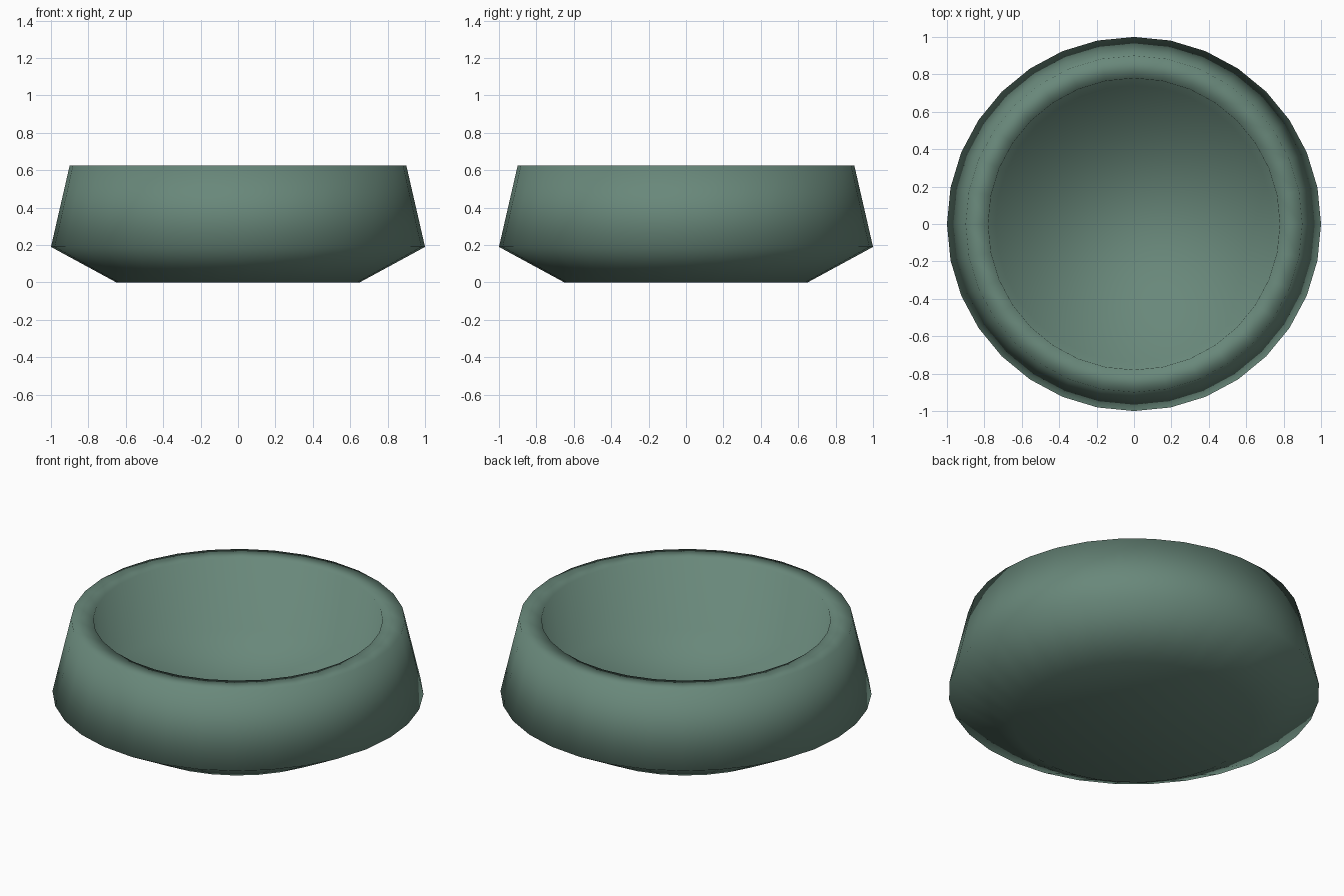
import bpy, bmesh
from math import sin, cos, pi

if "Cube" in bpy.data.objects:
    bpy.data.objects.remove(bpy.data.objects["Cube"])

SIDES = 32
RIM_Z, INNER_R, FLOOR_R, FLOOR_Z = 0.625, 0.78, 0.74, 0.22

# Outer wall, flat rim and slightly tapered inner wall (radius, height)
profile = [(0.65, 0.0), (1.0, 0.19), (0.90, RIM_Z), (INNER_R, RIM_Z), (FLOOR_R, FLOOR_Z)]

bm = bmesh.new()
rings = []
for r, z in profile:
    rings.append([bm.verts.new((r * cos(2 * pi * k / SIDES), r * sin(2 * pi * k / SIDES), z))
                  for k in range(SIDES)])
for low, high in zip(rings, rings[1:]):
    for k in range(SIDES):
        n = (k + 1) % SIDES
        bm.faces.new((low[k], low[n], high[n], high[k]))

# Underside and floor of the hollow
bm.faces.new(rings[0][::-1])
bm.faces.new(rings[-1])

for f in bm.faces:
    f.smooth = True
mesh = bpy.data.meshes.new("bowl")
bm.to_mesh(mesh)
bm.free()

bowl = bpy.data.objects.new("bowl", mesh)
bpy.context.collection.objects.link(bowl)

# Muted green glaze
glaze = bpy.data.materials.new("green_glaze")
glaze.diffuse_color = (0.14, 0.245, 0.195, 1)
glaze.use_nodes = True
glaze.node_tree.nodes["Principled BSDF"].inputs["Base Color"].default_value = glaze.diffuse_color
mesh.materials.append(glaze)
